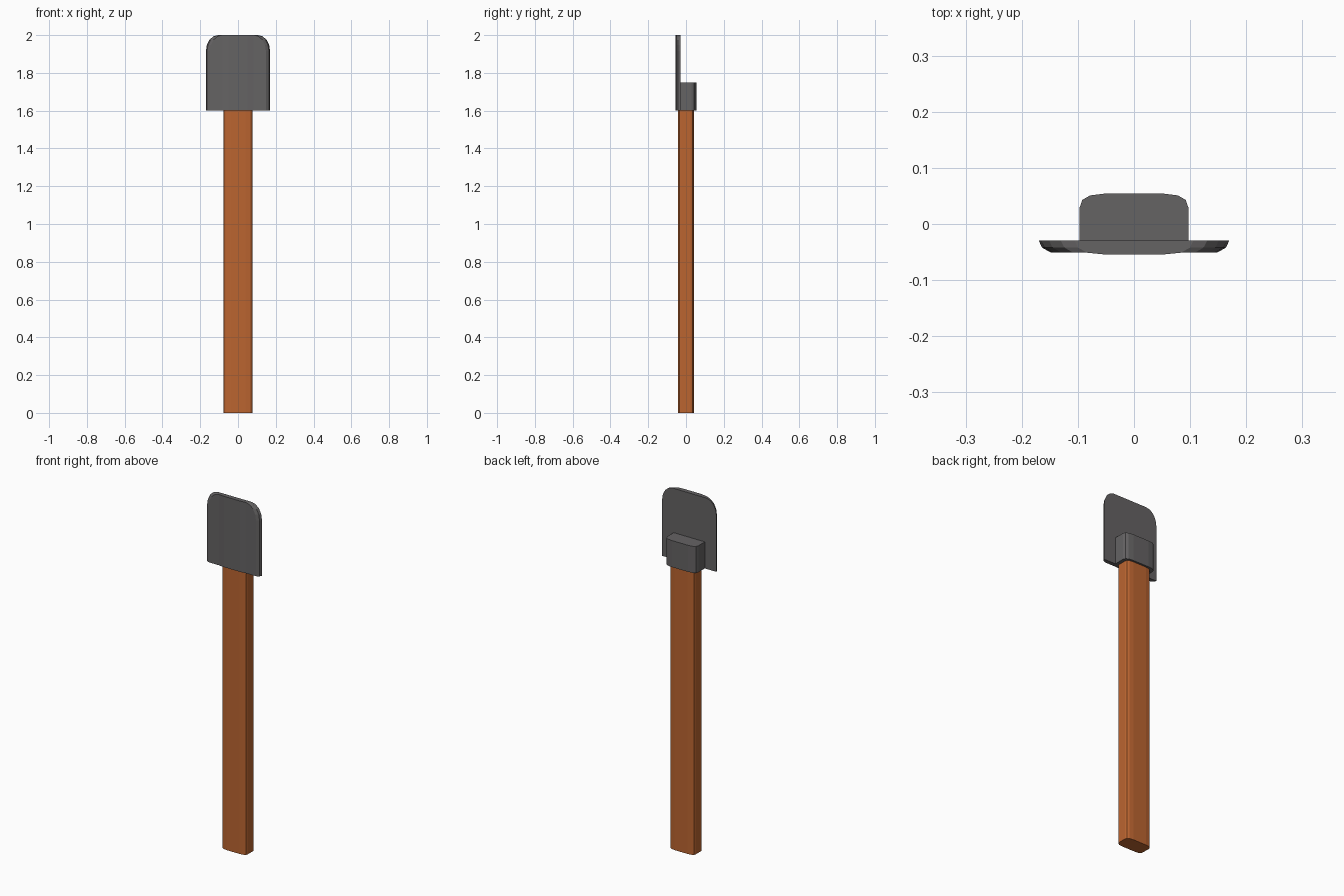
import bpy, bmesh, math

if "Cube" in bpy.data.objects:
    bpy.data.objects.remove(bpy.data.objects["Cube"])


def material(name, color):
    m = bpy.data.materials.new(name)
    m.diffuse_color = color
    m.use_nodes = True
    m.node_tree.nodes["Principled BSDF"].inputs["Base Color"].default_value = m.diffuse_color
    return m


def loft(name, rings, mat):
    """Skin a stack of equal-length rings and cap both ends."""
    bm = bmesh.new()
    vs = [[bm.verts.new(p) for p in ring] for ring in rings]
    n = len(vs[0])
    for a, b in zip(vs, vs[1:]):
        for i in range(n):
            j = (i + 1) % n
            bm.faces.new((a[i], a[j], b[j], b[i]))
    bm.faces.new(vs[0][::-1])
    bm.faces.new(vs[-1])
    bmesh.ops.recalc_face_normals(bm, faces=bm.faces)
    me = bpy.data.meshes.new(name)
    bm.to_mesh(me)
    bm.free()
    me.materials.append(mat)
    ob = bpy.data.objects.new(name, me)
    bpy.context.collection.objects.link(ob)
    return ob


wood = material("wood", (0.50, 0.13, 0.03, 1))
metal = material("metal", (0.13, 0.125, 0.127, 1))

# Rounded cross-section corner shared by socket and handle
corner = [(0.097, 0.029), (0.092, 0.043), (0.078, 0.051), (0.05, 0.0545)]


def bar_ring(z, s=1.0, front=None):
    back = [(x * s, y * s) for x, y in corner]
    back += [(-x, y) for x, y in back[::-1]]
    if front is None:
        pts = back + [(-x, -y) for x, y in back]
    else:
        pts = back + [(-corner[0][0] * s, front), (corner[0][0] * s, front)]
    return [(x, y, z) for x, y in pts]


# Handle, its top tucked into the socket
loft("handle", [bar_ring(0, 0.8), bar_ring(1.7, 0.8)], wood)

# Socket behind the blade
loft("socket", [bar_ring(1.6, front=-0.04), bar_ring(1.75, front=-0.04)], metal)


# Blade: flat back, bevelled sides and slightly raised front, narrowing at the top corners
def blade_ring(z, w):
    half = [(w, -0.029), (w - 0.006, -0.042), (w - 0.022, -0.051),
            (0.083, -0.0512), (0.05, -0.0545)]
    pts = half + [(-x, y) for x, y in half[::-1]]
    return [(x, y, z) for x, y in pts]


rings = [blade_ring(1.6, 0.17)]
for k in range(5):
    a = math.pi / 2 * k / 4
    rings.append(blade_ring(1.915 + 0.085 * math.sin(a), 0.106 + 0.064 * math.cos(a)))
loft("blade", rings, metal)
